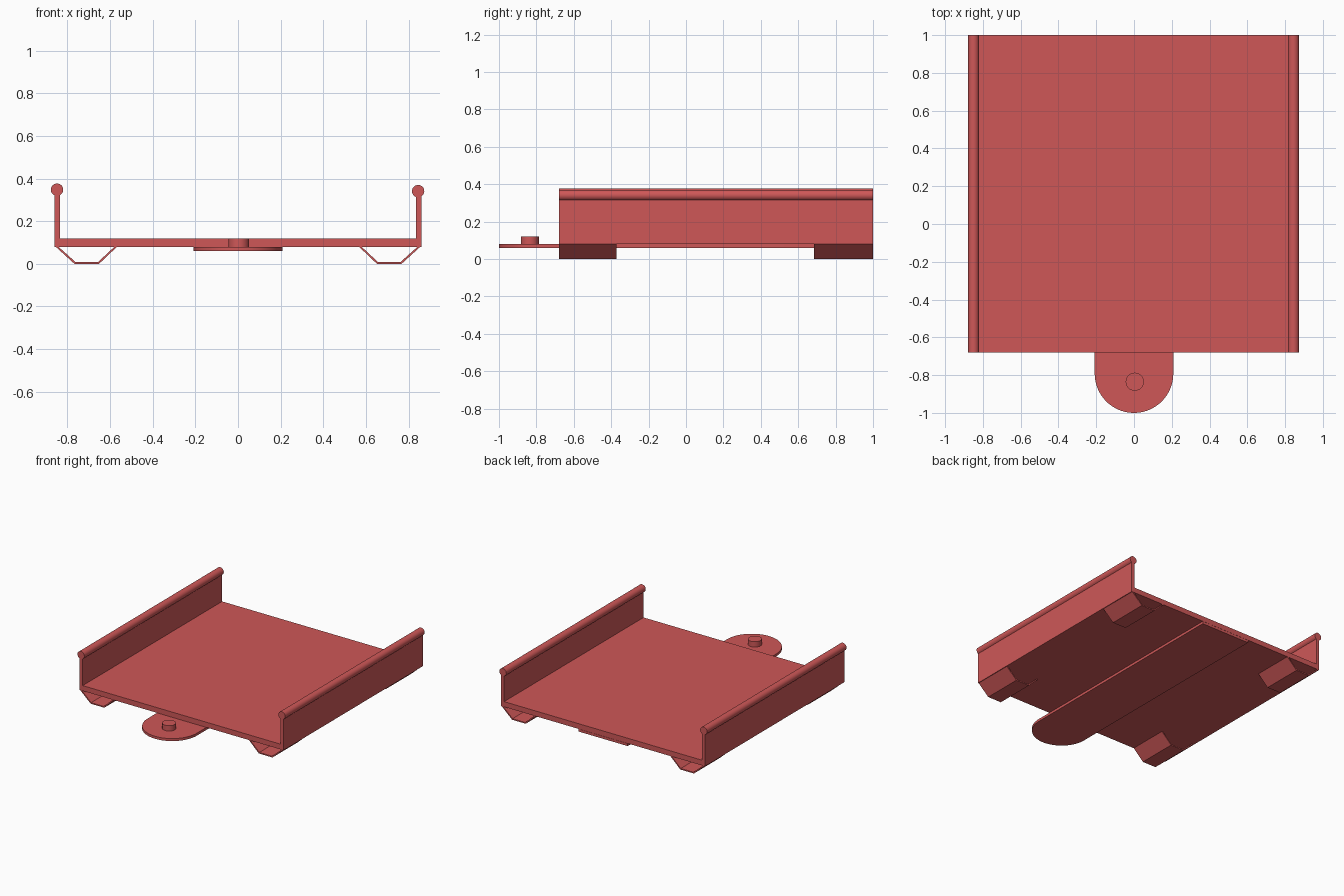
import bpy, bmesh
from math import cos, sin, pi
from mathutils import Vector

cube = bpy.data.objects.get("Cube")
if cube:
    bpy.data.objects.remove(cube, do_unlink=True)

# One painted finish for the whole tray
red = bpy.data.materials.new("warm_red")
red.use_nodes = True
red.diffuse_color = (0.62, 0.097, 0.097, 1)
red.node_tree.nodes["Principled BSDF"].inputs["Base Color"].default_value = red.diffuse_color

FRONT, BACK = -0.68, 1.0
DECK_LOW, DECK_TOP = 0.08, 0.12
HALF = 0.86


def extrude(name, outline, direction, smooth=False):
    """Solid from a closed 3D outline pushed along a direction."""
    bm = bmesh.new()
    face = bm.faces.new([bm.verts.new(p) for p in outline])
    result = bmesh.ops.extrude_face_region(bm, geom=[face], use_keep_orig=True)
    moved = [g for g in result["geom"] if isinstance(g, bmesh.types.BMVert)]
    bmesh.ops.translate(bm, vec=Vector(direction), verts=moved)
    bmesh.ops.recalc_face_normals(bm, faces=bm.faces)
    mesh = bpy.data.meshes.new(name)
    bm.to_mesh(mesh)
    bm.free()
    mesh.materials.append(red)
    obj = bpy.data.objects.new(name, mesh)
    bpy.context.collection.objects.link(obj)
    if smooth:
        bpy.ops.object.select_all(action="DESELECT")
        obj.select_set(True)
        bpy.context.view_layer.objects.active = obj
        bpy.ops.object.shade_smooth_by_angle()
    return obj


def along_y(name, section, start, end, smooth=False):
    return extrude(name, [(x, start, z) for x, z in section], (0, end - start, 0), smooth)


def along_z(name, plan, low, high, smooth=False):
    return extrude(name, [(x, y, low) for x, y in plan], (0, 0, high - low), smooth)


def arc(cx, cy, r, start=0, sweep=2 * pi, count=32):
    return [(cx + r * cos(start + sweep * i / count), cy + r * sin(start + sweep * i / count))
            for i in range(count)]


# Deck with both side walls as one channel
wall_in, wall_top = 0.834, 0.33
along_y("deck_and_walls", [
    (-HALF, DECK_LOW), (HALF, DECK_LOW), (HALF, wall_top), (wall_in, wall_top),
    (wall_in, DECK_TOP), (-wall_in, DECK_TOP), (-wall_in, wall_top), (-HALF, wall_top),
], FRONT, BACK)

# Round rails along the wall tops
along_y("left_rail", arc(0.845, 0.341, 0.029), FRONT, BACK, True)
along_y("right_rail", arc(-0.849, 0.348, 0.029), FRONT, BACK, True)

# Bent strip skids at the four corners
skid = [(0.855, DECK_LOW), (0.767, 0), (0.652, 0), (0.568, DECK_LOW),
        (0.58, DECK_LOW), (0.656, 0.009), (0.763, 0.009), (0.842, DECK_LOW)]
for side, sign in (("left", 1), ("right", -1)):
    for end, start, stop in (("front", FRONT, -0.372), ("back", 0.684, BACK)):
        along_y(f"{end}_{side}_skid", [(sign * x, z) for x, z in skid], start, stop)

# Rounded tongue strip under the deck, with its coupling peg
radius = 0.208
tongue = arc(0, -1 + radius, radius, pi, pi, 48) + [(radius, -1 + radius), (radius, BACK), (-radius, BACK)]
along_z("tongue", tongue, 0.06, DECK_LOW - 0.001, True)
along_z("coupling_peg", arc(0.004, -0.835, 0.048), 0.07, DECK_TOP, True)
